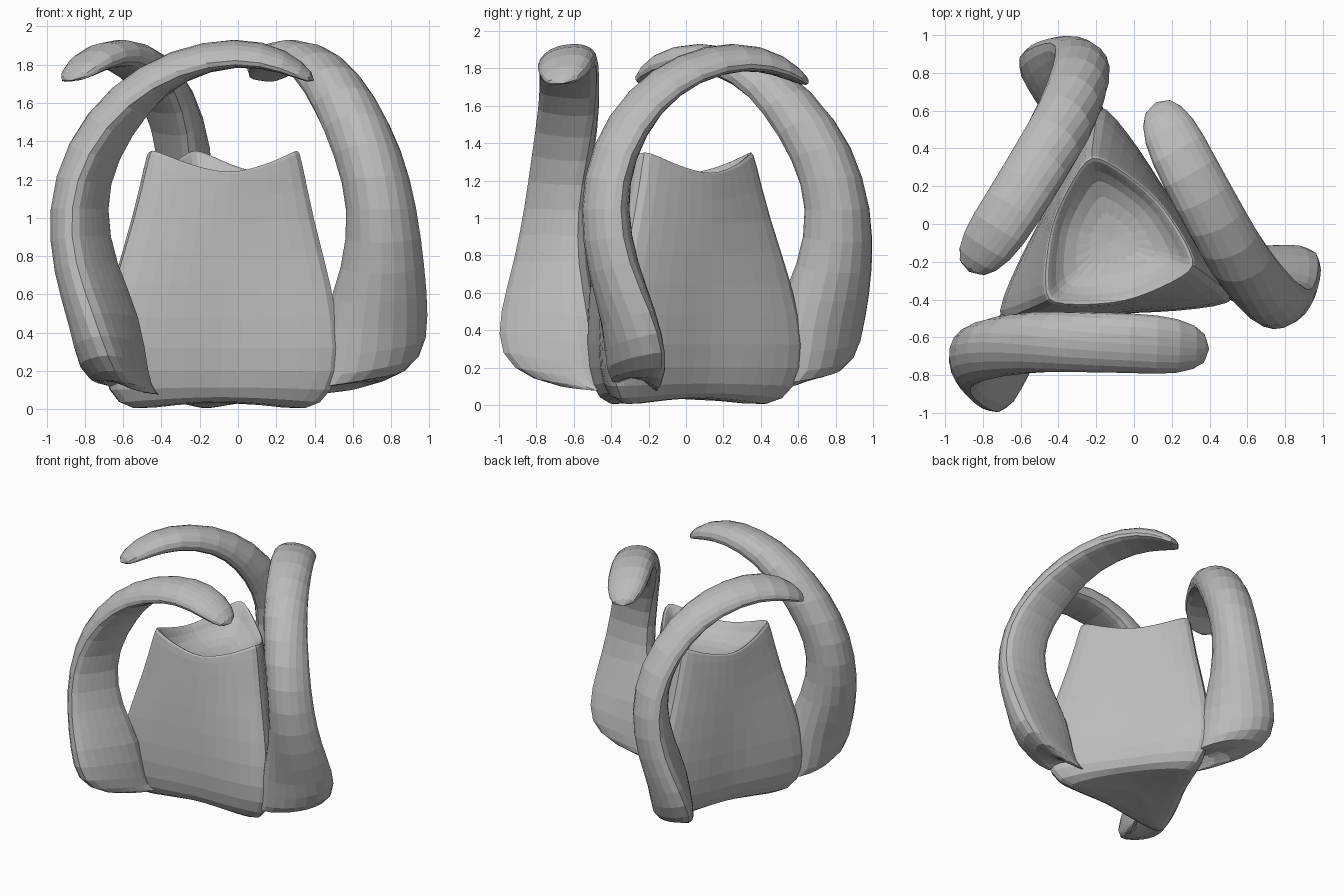
import bpy, bmesh, math
from mathutils import Vector, Matrix

cube = bpy.data.objects.get("Cube")
if cube:
    bpy.data.objects.remove(cube)

AXIS = Vector((-0.12, -0.09, 0))

grey = bpy.data.materials.new("stone_grey")
grey.use_nodes = True
grey.diffuse_color = (0.5, 0.5, 0.5, 1)
grey.node_tree.nodes["Principled BSDF"].inputs["Base Color"].default_value = (0.5, 0.5, 0.5, 1)


def loft(name, rings):
    """Skin closed rings of points, cap both ends and soften."""
    bm = bmesh.new()
    loops = [[bm.verts.new(p) for p in ring] for ring in rings]
    n = len(loops[0])
    for a, b in zip(loops, loops[1:]):
        for i in range(n):
            j = (i + 1) % n
            bm.faces.new((a[i], a[j], b[j], b[i]))
    bm.faces.new(loops[0][::-1])
    bm.faces.new(loops[-1])
    bmesh.ops.recalc_face_normals(bm, faces=bm.faces)
    mesh = bpy.data.meshes.new(name)
    bm.to_mesh(mesh)
    bm.free()
    mesh.materials.append(grey)
    obj = bpy.data.objects.new(name, mesh)
    bpy.context.collection.objects.link(obj)
    sub = obj.modifiers.new("soften", "SUBSURF")
    sub.levels = sub.render_levels = 1


# Three-cornered body: corner radius, side radius, corner height, side height
def tri_ring(corner, side, z_corner, z_side, turn):
    pts = []
    for k in range(3):
        base = math.radians(120 * k + turn)
        for s in (-0.7, -0.4, -0.1, 0.1, 0.4, 0.7, 1):
            t = abs(s)
            tip = Vector((corner, 0, z_corner))
            ang = math.copysign(math.pi / 3, s)
            mid = Vector((side * math.cos(ang), side * math.sin(ang), z_side))
            p = tip.lerp(mid, t)
            p.z = z_side + (z_corner - z_side) * (1 - t) ** 1.5
            bulge = 1 + 0.05 * math.sin(math.pi * t)
            p.x *= bulge
            p.y *= bulge
            pts.append(AXIS + Matrix.Rotation(base, 3, "Z") @ p)
    return pts


body_profile = [
    (0.30, 0.15, 0.03, 0.04, -25), (0.58, 0.30, -0.03, 0.03, -25),
    (0.73, 0.36, 0.08, 0.09, -25), (0.79, 0.39, 0.30, 0.30, -25),
    (0.71, 0.38, 0.65, 0.65, -23), (0.58, 0.36, 1.00, 0.98, -20),
    (0.50, 0.34, 1.34, 1.22, -17), (0.48, 0.33, 1.39, 1.24, -17),
    (0.44, 0.30, 1.34, 1.22, -17), (0.37, 0.26, 1.19, 1.16, -17),
    (0.14, 0.10, 1.11, 1.11, -17),
]
loft("body", [tri_ring(*row) for row in body_profile])

# Curling arm stations: front and back rim of the inner face, outward bulge,
# fullness of the back shoulder
arm_stations = [
    ((0.40, -0.74, 1.69), (0.40, -0.58, 1.71), 0.04, 0.5),
    ((0.23, -0.80, 1.76), (0.24, -0.49, 1.79), 0.11, 0.8),
    ((0.00, -0.79, 1.81), (0.00, -0.47, 1.82), 0.135, 0.8),
    ((-0.31, -0.79, 1.75), (-0.28, -0.47, 1.73), 0.16, 0.7),
    ((-0.58, -0.80, 1.59), (-0.46, -0.48, 1.56), 0.20, 0.5),
    ((-0.79, -0.84, 1.34), (-0.62, -0.53, 1.30), 0.23, 0.35),
    ((-0.88, -0.88, 1.05), (-0.68, -0.58, 1.05), 0.24, 0.3),
    ((-0.85, -0.94, 0.76), (-0.62, -0.58, 0.76), 0.25, 0.4),
    ((-0.75, -1.02, 0.50), (-0.48, -0.52, 0.48), 0.27, 0.7),
    ((-0.67, -1.03, 0.27), (-0.45, -0.49, 0.16), 0.28, 0.8),
    ((-0.60, -0.85, 0.13), (-0.42, -0.44, 0.07), 0.22, 0.8),
    ((-0.52, -0.56, 0.07), (-0.34, -0.35, 0.07), 0.12, 0.7),
]
edges = [(Vector(row[0]), Vector(row[1])) for row in arm_stations]
centres = [(a + b) / 2 for a, b in edges]


def arm_ring(i):
    a, b = edges[i]
    bulge, full = arm_stations[i][2:]
    # Half-moon section: position across the arm, share of the bulge
    section = [(-0.02, 0), (0.02, 0.45), (0.2, 0.86), (0.5, 1.04), (0.8, 0.75 + full * 0.33),
               (1.0, 0.25 + full * 0.55), (1.02, 0), (0.75, -0.08), (0.5, -0.1), (0.25, -0.08)]
    path = centres[min(i + 1, len(centres) - 1)] - centres[max(i - 1, 0)]
    outward = (b - a).cross(path).normalized()
    return [a.lerp(b, u) + outward * bulge * h for u, h in section]


arm_rings = [arm_ring(i) for i in range(len(edges))]
for k, name in enumerate(("front_arm", "left_arm", "back_arm")):
    spin = Matrix.Rotation(math.radians(120 * k), 3, "Z")
    loft(name, [[AXIS + spin @ (p - AXIS) for p in ring] for ring in arm_rings])
